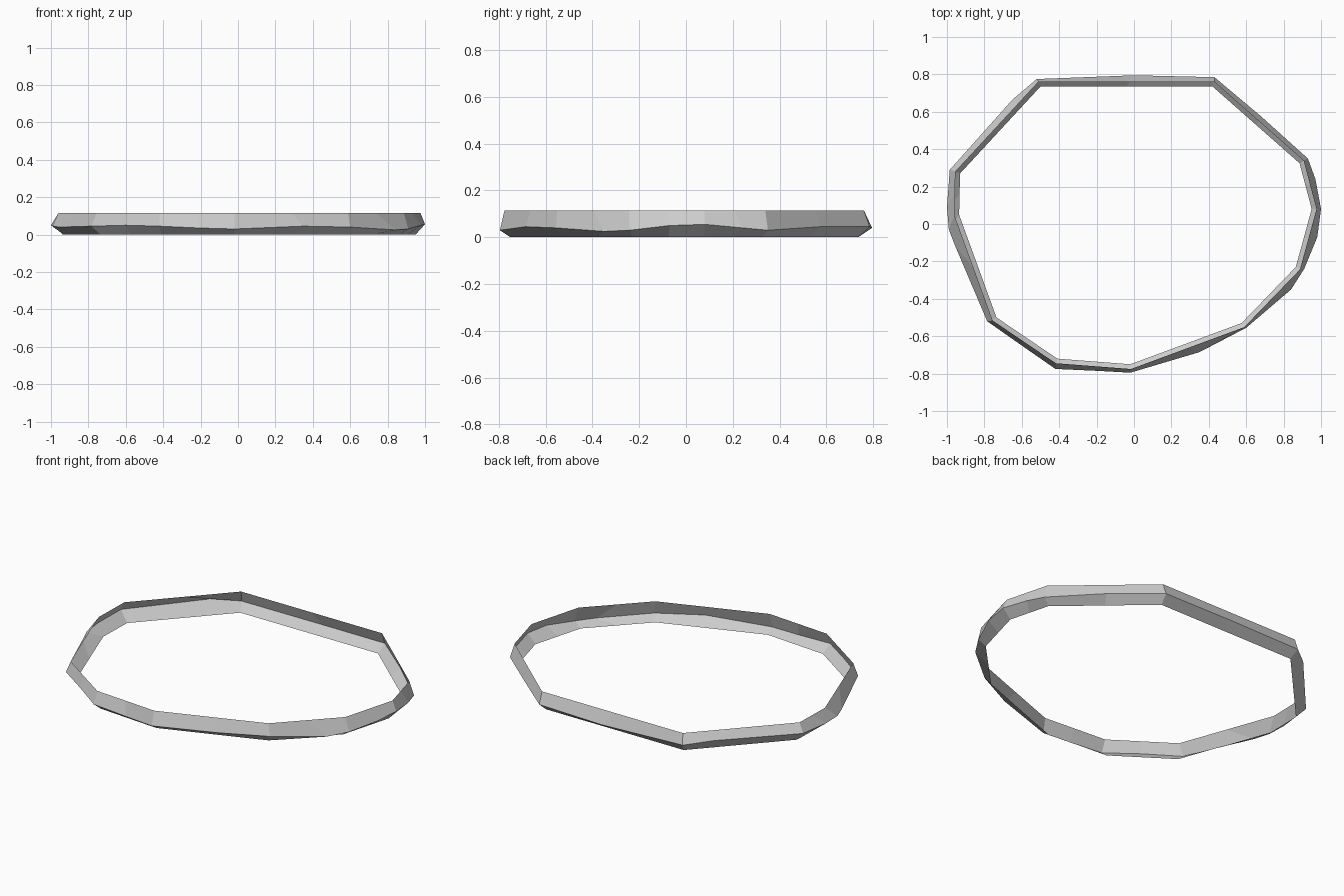
import bpy, bmesh
from mathutils import Vector

if "Cube" in bpy.data.objects:
    bpy.data.objects.remove(bpy.data.objects["Cube"])

# inner outline (bottom edge), counter-clockwise seen from above
INNER = [(-0.5, .735), (-.93, .27), (-.935, .05), (-.735, -.50), (-.41, -.72), (-.02, -.75),
         (.575, -.53), (.865, -.23), (.95, .08), (.885, .325), (.42, .735)]
# ragged outer ridge: a point at each corner, then one between corners
RIDGE = [(-.52, .775, .05), (-.65, .665, .07), (-.985, .29, .06), (-1.0, .09, .05), (-.99, -.03, .045),
         (-.955, -.12, .04), (-.785, -.52, .045), (-.6, -.65, .05), (-.42, -.775, .045), (-.2, -.785, .035),
         (-.02, -.795, .03), (.35, -.685, .045), (.60, -.555, .04), (.84, -.35, .025), (.91, -.24, .03),
         (.98, -.07, .05), (1.0, .08, .055), (.97, .24, .04), (.93, .35, .03), (.68, .575, .045),
         (.43, .785, .045), (0, .795, .04)]
H = 0.115


def grow(pts, d):
    """Offset a closed outline outward by d."""
    out = []
    n = len(pts)
    for i in range(n):
        a, b, c = (Vector(pts[(i + k) % n]) for k in (-1, 0, 1))
        e, f = (b - a).normalized(), (c - b).normalized()
        n1, n2 = Vector((e.y, -e.x)), Vector((f.y, -f.x))
        out.append(b + (n1 + n2) * d / (1 + n1.dot(n2)))
    return out


def ring(bm, pts, z):
    """Outline with an added midpoint on every side."""
    verts = []
    for i, p in enumerate(pts):
        p, q = Vector(p), Vector(pts[(i + 1) % len(pts)])
        for s in (p, (p + q) / 2):
            verts.append(bm.verts.new((s.x, s.y, z)))
    return verts


bm = bmesh.new()
rings = [ring(bm, INNER, 0),
         [bm.verts.new(p) for p in RIDGE],
         ring(bm, grow(INNER, 0.025), H)]
# thin open band: undercut below the ridge, steep face above it
for lo, hi in zip(rings, rings[1:]):
    for i in range(len(lo)):
        j = (i + 1) % len(lo)
        bm.faces.new((lo[i], lo[j], hi[j], hi[i]))
me = bpy.data.meshes.new("rocky_rim")
bm.to_mesh(me)
bm.free()
bpy.context.collection.objects.link(bpy.data.objects.new("rocky_rim", me))
